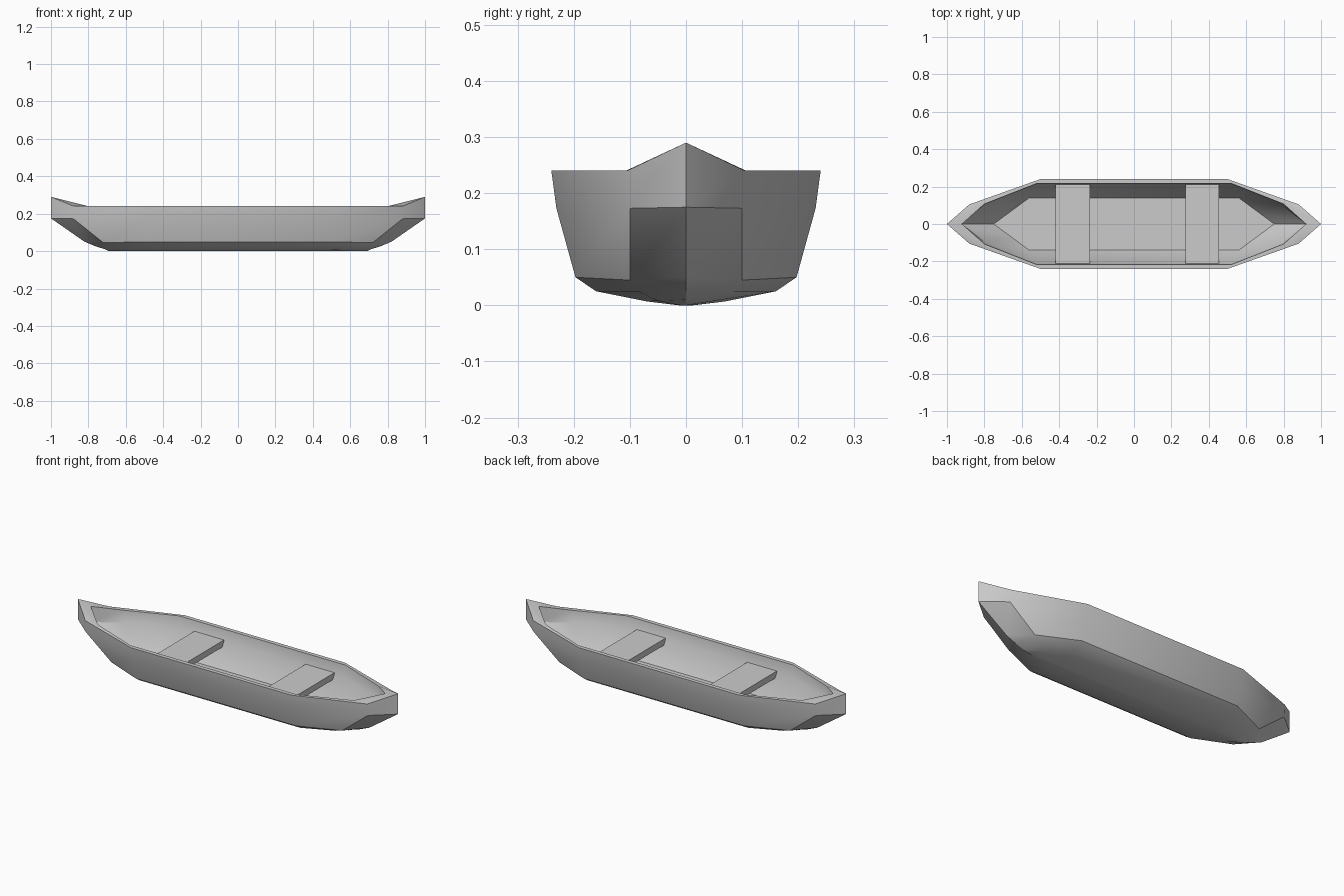
import bpy, bmesh

if "Cube" in bpy.data.objects:
    bpy.data.objects.remove(bpy.data.objects["Cube"])


def ring(bm, tip, mid, cor):
    """Pointed ten-sided outline: tip, mid and corner, mirrored in x and y."""
    (tx, tz), (mx, my, mz), (cx, cy, cz) = tip, mid, cor
    half = [(tx, 0, tz), (mx, my, mz), (cx, cy, cz),
            (-cx, cy, cz), (-mx, my, mz), (-tx, 0, tz)]
    back = [(x, -y, z) for x, y, z in reversed(half[1:-1])]
    return [bm.verts.new(p) for p in half + back]


def finish(name, bm):
    bmesh.ops.recalc_face_normals(bm, faces=bm.faces)
    mesh = bpy.data.meshes.new(name)
    bm.to_mesh(mesh)
    bm.free()
    ob = bpy.data.objects.new(name, mesh)
    bpy.context.collection.objects.link(ob)
    return ob


# hull: outlines from keel, up the outside, over the rim and down to the floor
levels = [
    ((0.69, 0.000), (0.62, 0.010, 0.000), (0.50, 0.012, 0.000)),   # keel
    ((0.71, 0.010), (0.63, 0.050, 0.008), (0.50, 0.070, 0.007)),   # bottom
    ((0.76, 0.025), (0.67, 0.085, 0.025), (0.50, 0.160, 0.025)),   # chine
    ((0.82, 0.050), (0.72, 0.100, 0.045), (0.50, 0.197, 0.050)),   # bilge
    ((1.00, 0.175), (0.88, 0.100, 0.173), (0.50, 0.231, 0.173)),   # band
    ((1.00, 0.290), (0.88, 0.105, 0.240), (0.50, 0.240, 0.240)),   # rim outer
    ((0.92, 0.270), (0.80, 0.107, 0.240), (0.52, 0.217, 0.240)),   # rim inner
    ((0.92, 0.180), (0.79, 0.102, 0.175), (0.52, 0.210, 0.175)),   # ledge
    ((0.75, 0.050), (0.655, 0.070, 0.050), (0.56, 0.140, 0.050)),  # floor
]
bm = bmesh.new()
rings = [ring(bm, *lv) for lv in levels]
for a, b in zip(rings, rings[1:]):
    for i in range(10):
        j = (i + 1) % 10
        bm.faces.new((a[i], a[j], b[j], b[i]))
bm.faces.new(rings[0])
bm.faces.new(rings[-1])
hull = finish("hull", bm)
bpy.context.view_layer.objects.active = hull
hull.select_set(True)
bpy.ops.object.shade_smooth_by_angle(angle=0.52)

# two plank seats across the hull
for name, x0, x1 in (("left_seat", -0.42, -0.235), ("right_seat", 0.275, 0.455)):
    bm = bmesh.new()
    bmesh.ops.create_cube(bm, size=1)
    bmesh.ops.scale(bm, vec=(x1 - x0, 0.428, 0.035), verts=bm.verts)
    bmesh.ops.translate(bm, vec=((x0 + x1) / 2, 0, 0.165), verts=bm.verts)
    finish(name, bm)
